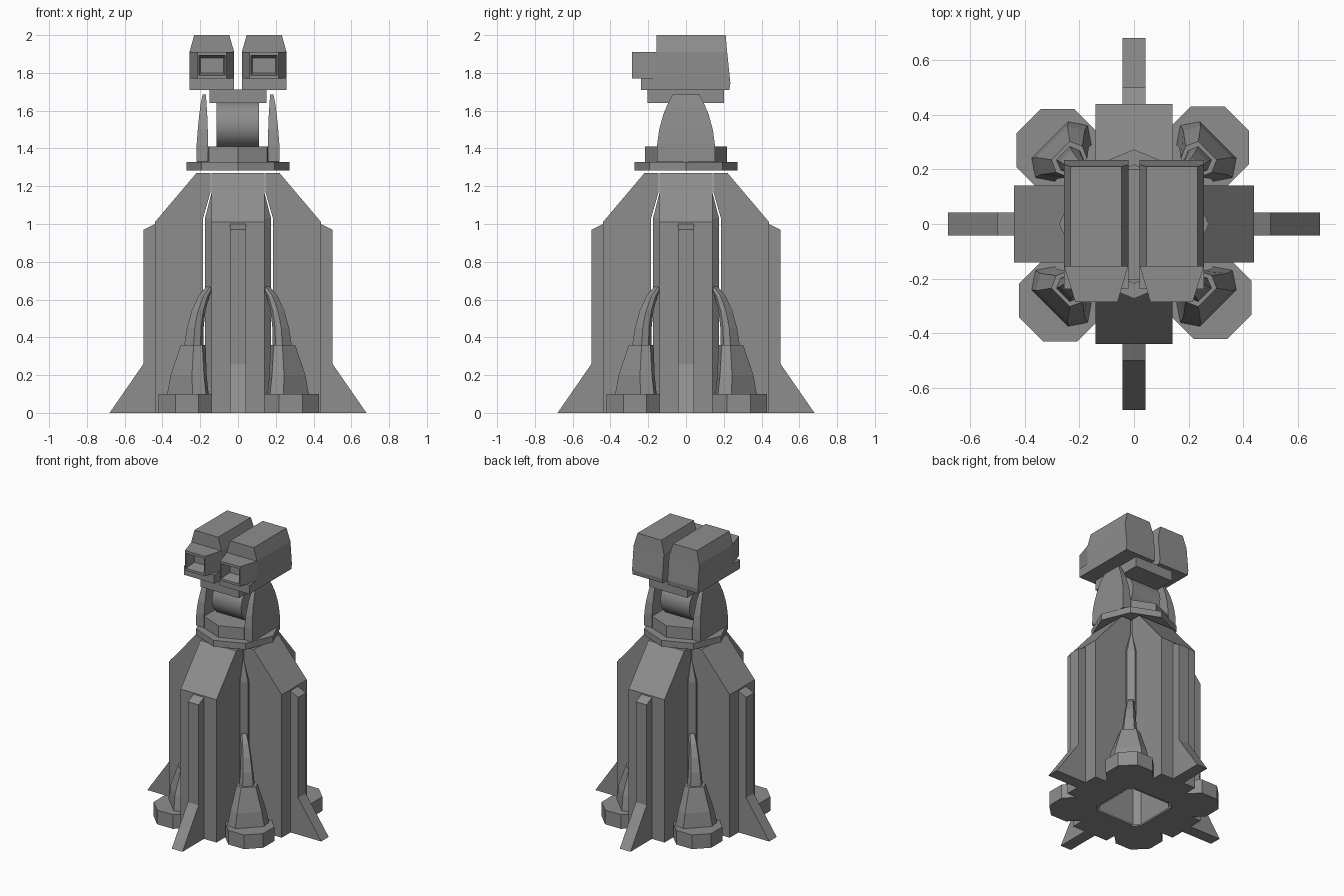
import bpy, bmesh, math
from mathutils import Matrix, Vector

cube = bpy.data.objects.get("Cube")
if cube:
    bpy.data.objects.remove(cube, do_unlink=True)

grey = bpy.data.materials.new("Stone grey")
GREY = (0.27, 0.27, 0.27, 1)
grey.diffuse_color = GREY
grey.use_nodes = True
grey.node_tree.nodes["Principled BSDF"].inputs["Base Color"].default_value = GREY


def loft(name, rings, turn=0.0, cap_start=True, cap_end=True):
    """Skin a list of equal-length rings, then turn the part about z."""
    bm = bmesh.new()
    loops = [[bm.verts.new(p) for p in ring] for ring in rings]
    n = len(loops[0])
    for a, b in zip(loops, loops[1:]):
        for i in range(n):
            bm.faces.new((a[i], a[(i + 1) % n], b[(i + 1) % n], b[i]))
    if cap_start:
        bm.faces.new(loops[0][::-1])
    if cap_end:
        bm.faces.new(loops[-1])
    bmesh.ops.recalc_face_normals(bm, faces=bm.faces)
    bmesh.ops.rotate(bm, verts=bm.verts, matrix=Matrix.Rotation(turn, 3, 'Z'))
    mesh = bpy.data.meshes.new(name)
    bm.to_mesh(mesh)
    bm.free()
    mesh.materials.append(grey)
    obj = bpy.data.objects.new(name, mesh)
    bpy.context.collection.objects.link(obj)
    return obj


def rect(z, x0, x1, y0, y1):
    return [(x0, y0, z), (x1, y0, z), (x1, y1, z), (x0, y1, z)]


def rect_y(y, x0, x1, z0, z1):
    return [(x0, y, z0), (x1, y, z0), (x1, y, z1), (x0, y, z1)]


def octagon(z, r, cx=0, cy=0, start=0.0):
    angles = [start + math.pi / 4 * i for i in range(8)]
    return [(cx + r * math.cos(a), cy + r * math.sin(a), z) for a in angles]


def slab(name, profile, half, turn=0.0):
    """Extrude an x-z profile along y."""
    return loft(name, [[(x, s * half, z) for x, z in profile] for s in (-1, 1)], turn)


def core_ring(z, a, b):
    return [(a, -b, z), (a, b, z), (b, a, z), (-b, a, z),
            (-a, b, z), (-a, -b, z), (-b, -a, z), (b, -a, z)]


# Hollow core, open underneath, drawn in near the top
loft("tower_core", [core_ring(0, .175, .14), core_ring(1.03, .175, .14),
                    core_ring(1.17, .139, .132), core_ring(1.27, .139, .132)],
     cap_start=False)

# Four buttresses with fins, and four corner feet with curved pipes
buttress = [(.185, 0), (.44, 0), (.44, 1.01), (.22, 1.27), (.145, 1.27),
            (.145, 1.17), (.185, 1.03)]
fin = [(.44, 0), (.68, 0), (.5, .26), (.5, .97), (.44, 1.0)]
# Sections: distance out, height, half width, half depth
housing = [(.375, .10, .135, .06), (.37, .20, .115, .055), (.335, .36, .068, .045)]
pipe = [(.33, .355, .05, .038), (.32, .45, .042, .033), (.295, .54, .034, .028),
        (.255, .62, .027, .022), (.205, .67, .02, .016)]


def corner_ring(r, z, w, d):
    c = w * .7
    return [(r - d, -c, z), (r, -w, z), (r + d, -c, z),
            (r + d, c, z), (r, w, z), (r - d, c, z)]


for i in range(4):
    turn = math.pi / 2 * i
    slab(f"buttress_{i + 1}", buttress, .14, turn)
    slab(f"fin_{i + 1}", fin, .042, turn)
    r = .15 / math.cos(math.pi / 8)
    loft(f"corner_foot_{i + 1}",
         [octagon(z, r, .28, -.27, math.pi / 8) for z in (0, .10)], turn)
    diagonal = turn - math.pi / 4
    loft(f"pipe_housing_{i + 1}", [corner_ring(*s) for s in housing], diagonal)
    loft(f"corner_pipe_{i + 1}", [corner_ring(*s) for s in pipe], diagonal)

# Turntable
loft("turntable_plate", [octagon(1.283, .273), octagon(1.328, .273)])
loft("turntable_drum", [octagon(1.328, .218), octagon(1.41, .218)])

# Curved side arms: height, half depth, inner x, outer x
arm = [(1.33, .155, .158, .22), (1.42, .153, .158, .219), (1.50, .142, .160, .213),
       (1.58, .120, .163, .205), (1.64, .095, .167, .197), (1.685, .07, .170, .188)]
for side, s in (("left", 1), ("right", -1)):
    loft(f"{side}_arm", [rect(z, s * a, s * b, -h, h) for z, h, a, b in arm])

# Pivot barrel lying across the arms
barrel = loft("pivot_barrel",
              [[(x, .125 * math.cos(t), 1.525 + .125 * math.sin(t))
                for t in (math.tau * k / 32 for k in range(32))] for x in (-.115, .112)])
bpy.ops.object.select_all(action='DESELECT')
barrel.select_set(True)
bpy.context.view_layer.objects.active = barrel
bpy.ops.object.shade_smooth_by_angle()

# Head mount and the twin heads
loft("head_mount", [rect(1.64, -.15, .15, -.205, .2), rect(1.712, -.15, .15, -.205, .2)])
for side, s in (("left", 1), ("right", -1)):
    a, b = s * .02, s * .257
    loft(f"{side}_head", [rect(1.71, a, b, -.155, .23), rect(1.745, a, b, -.155, .235),
                          rect(1.91, a, b, -.155, .218),
                          rect(2.0, s * .046, s * .232, -.155, .21)])
    loft(f"{side}_chin", [rect(1.71, a, b, -.238, -.15), rect(1.772, a, b, -.238, -.15)])
    # Tapered muzzle with a recessed opening
    loft(f"{side}_muzzle", [rect_y(-.15, a, b, 1.77, 1.91),
                            rect_y(-.285, s * .06, s * .215, 1.77, 1.91),
                            rect_y(-.285, s * .068, s * .207, 1.787, 1.893),
                            rect_y(-.20, s * .076, s * .199, 1.80, 1.88)])
